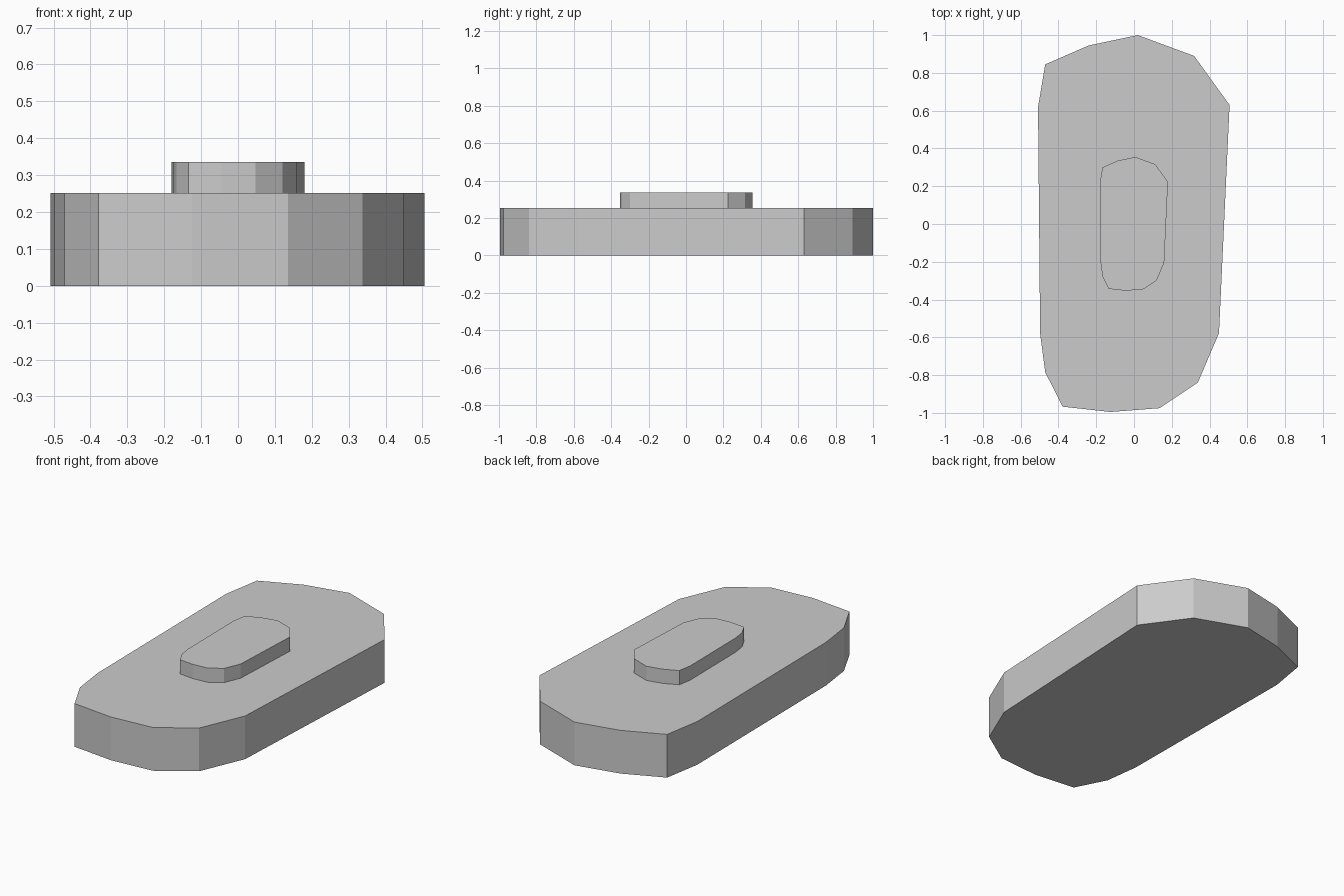
import bpy
import bmesh

cube = bpy.data.objects.get("Cube")
if cube:
    bpy.data.objects.remove(cube, do_unlink=True)

# Single plain grey
grey = bpy.data.materials.new("light grey")
grey.use_nodes = True
colour = (0.6, 0.6, 0.6, 1)
grey.diffuse_color = colour
grey.node_tree.nodes["Principled BSDF"].inputs["Base Color"].default_value = colour

# Irregular slab outline, clockwise from the back tip
OUTLINE = [
    (0.02, 1.0), (0.318, 0.89), (0.506, 0.63), (0.45, -0.577),
    (0.338, -0.84), (0.135, -0.975), (-0.125, -0.995), (-0.378, -0.967),
    (-0.47, -0.785), (-0.497, -0.58), (-0.508, 0.62), (-0.47, 0.845),
    (-0.24, 0.945),
]


def slab(name, scale, bottom, top):
    """Extrude the scaled outline between two heights."""
    bm = bmesh.new()
    base = bm.faces.new([bm.verts.new((x * scale, y * scale, bottom)) for x, y in OUTLINE])
    geom = bmesh.ops.extrude_face_region(bm, geom=[base], use_keep_orig=True)["geom"]
    for v in geom:
        if isinstance(v, bmesh.types.BMVert):
            v.co.z = top
    bmesh.ops.recalc_face_normals(bm, faces=bm.faces)
    mesh = bpy.data.meshes.new(name)
    bm.to_mesh(mesh)
    bm.free()
    mesh.materials.append(grey)
    obj = bpy.data.objects.new(name, mesh)
    bpy.context.collection.objects.link(obj)
    return obj


# Wide lower tier and the small raised tier of the same shape
slab("base_slab", 1.0, 0.0, 0.252)
slab("raised_slab", 0.355, 0.252, 0.335)
